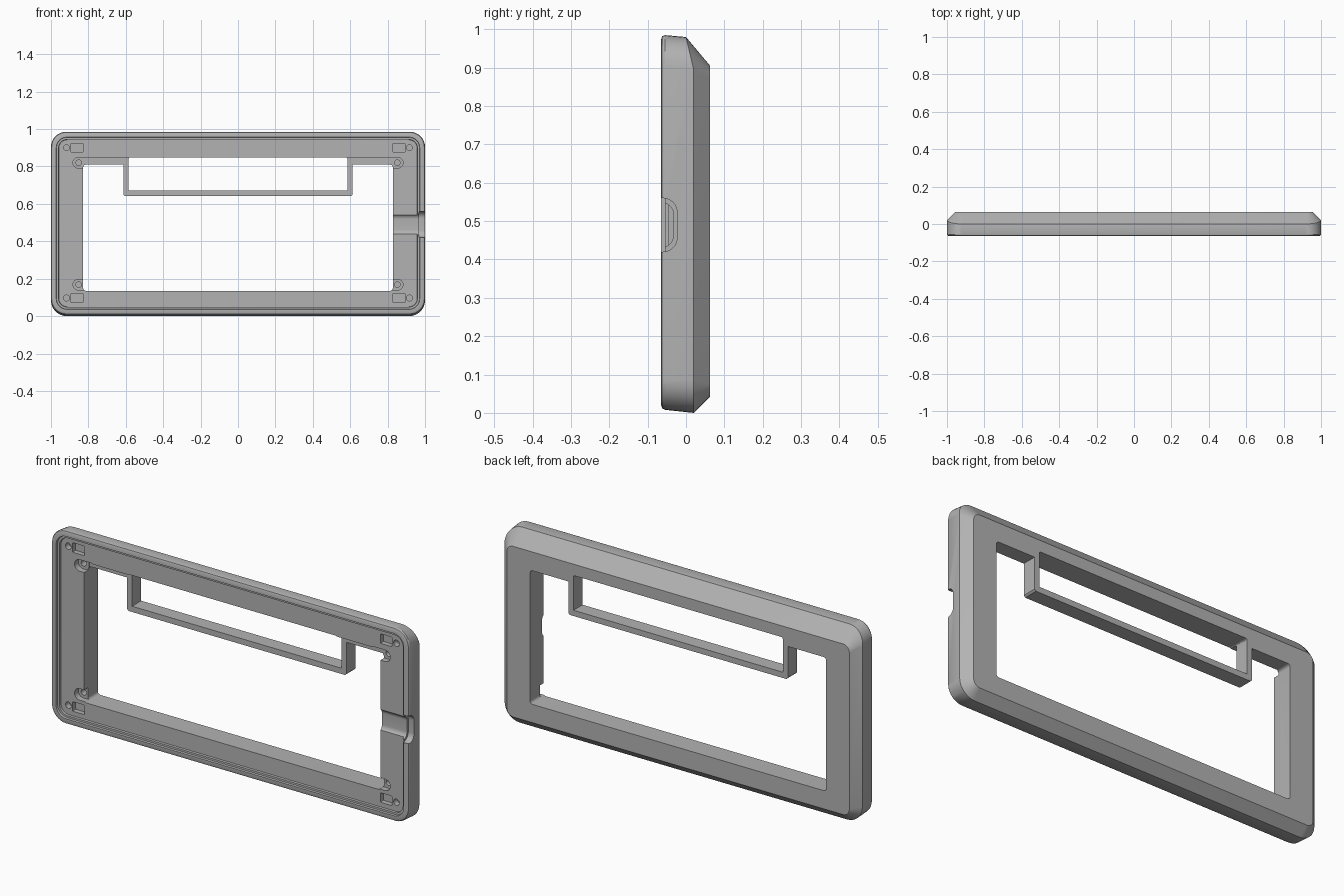
import bpy, bmesh, math

cube = bpy.data.objects.get("Cube")
if cube:
    bpy.data.objects.remove(cube, do_unlink=True)

grey = bpy.data.materials.new("plain grey")
grey.use_nodes = True
grey.diffuse_color = (0.45, 0.45, 0.45, 1)
grey.node_tree.nodes["Principled BSDF"].inputs["Base Color"].default_value = (0.45, 0.45, 0.45, 1)

BACK, FLOOR, LIP = 0.063, -0.045, -0.01   # key depths along y


def rrect(x0, x1, z0, z1, r, n=8):
    """Rounded rectangle as (x, z) points."""
    pts = []
    for i, (cx, cz) in enumerate([(x1 - r, z1 - r), (x0 + r, z1 - r),
                                  (x0 + r, z0 + r), (x1 - r, z0 + r)]):
        for k in range(n + 1):
            a = math.pi / 2 * (i + k / n)
            pts.append((cx + r * math.cos(a), cz + r * math.sin(a)))
    return pts


def circle(x, z, r, n=24):
    return [(x + r * math.cos(2 * math.pi * k / n),
             z + r * math.sin(2 * math.pi * k / n)) for k in range(n)]


def loft(name, rings):
    """Skin closed rings of 3D points and cap both ends."""
    bm = bmesh.new()
    loops = [[bm.verts.new(p) for p in ring] for ring in rings]
    n = len(loops[0])
    for a, b in zip(loops, loops[1:]):
        for i in range(n):
            j = (i + 1) % n
            bm.faces.new((a[i], a[j], b[j], b[i]))
    bm.faces.new(loops[0])
    bm.faces.new(loops[-1][::-1])
    bmesh.ops.recalc_face_normals(bm, faces=bm.faces)
    me = bpy.data.meshes.new(name)
    bm.to_mesh(me)
    bm.free()
    me.materials.append(grey)
    ob = bpy.data.objects.new(name, me)
    bpy.context.collection.objects.link(ob)
    return ob


def prism(name, pts, y0, y1):
    return loft(name, [[(x, y, z) for x, z in pts] for y in (y0, y1)])


def activate(ob):
    bpy.ops.object.select_all(action='DESELECT')
    ob.select_set(True)
    bpy.context.view_layer.objects.active = ob


def cut(ob, cutter):
    cutter.hide_render = True
    mod = ob.modifiers.new("cut", 'BOOLEAN')
    mod.operation = 'DIFFERENCE'
    mod.solver = 'EXACT'
    mod.object = cutter
    activate(ob)
    bpy.ops.object.modifier_apply(modifier=mod.name)
    bpy.data.objects.remove(cutter, do_unlink=True)


# Shell: rows of y, half width, bottom, top, corner radius
rows = [
    (FLOOR, 0.958, 0.050, 0.943, 0.045),
    (-0.055, 0.960, 0.048, 0.945, 0.047),
    (-0.055, 0.970, 0.038, 0.955, 0.055),
    (-0.065, 0.972, 0.036, 0.957, 0.057),
    (-0.065, 0.988, 0.020, 0.974, 0.070),
    (-0.062, 0.996, 0.012, 0.982, 0.078),
    (-0.055, 1.000, 0.008, 0.985, 0.080),
    (0.020, 1.000, 0.000, 0.980, 0.085),
    (BACK, 0.957, 0.043, 0.905, 0.035),
]
rings = [[(x, y, z) for x, z in rrect(-hx, hx, z0, z1, r)] for y, hx, z0, z1, r in rows]
# The chamfer starts further forward along the top edge
rings[7] = [(x, y - 0.02 * min(1, max(0, (z - 0.895) / 0.085)), z) for x, y, z in rings[7]]
frame = loft("frame", rings)

# Main opening, front step above it, and the upper window
cut(frame, prism("opening_cutter", rrect(-0.828, 0.828, 0.135, 0.81, 0.015, 4), -0.2, 0.2))
cut(frame, prism("step_cutter", rrect(-0.822, 0.822, 0.5, 0.845, 0.008, 3), -0.2, LIP))
cut(frame, prism("window_cutter", rrect(-0.585, 0.585, 0.7, 0.848, 0.008, 3), -0.2, 0.2))

# Corner fixings: screw slot with pilot hole, round hole, rectangular pocket
for s in (-1, 1):
    for z_slot, z_hole in ((0.82, 0.90), (0.168, 0.097)):
        x = 0.852 * s
        slot = rrect(min(x - 0.03, x - s * 0.06 - 0.03), max(x + 0.03, x - s * 0.06 + 0.03),
                     z_slot - 0.029, z_slot + 0.029, 0.0285, 8)
        cut(frame, prism("slot_cutter", slot, -0.2, -0.015))
        cut(frame, prism("pilot_cutter", circle(x, z_slot, 0.015), -0.2, 0.02))
        cut(frame, prism("hole_cutter", circle(0.917 * s, z_hole, 0.016), -0.2, -0.015))
        xa, xb = sorted((0.827 * s, 0.893 * s))
        cut(frame, prism("pocket_cutter",
                         rrect(xa, xb, z_hole - 0.024, z_hole + 0.024, 0.004, 2), -0.2, -0.02))


# Cable channel in the left side, wider at the outer wall
def channel(x0, x1, z0, z1, depth, r):
    pts = rrect(-0.2, depth, z0, z1, r)
    return loft("channel_cutter", [[(x, y, z) for y, z in pts] for x in (x0, x1)])


cut(frame, channel(0.7, 1.1, 0.432, 0.548, -0.033, 0.03))
cut(frame, channel(0.968, 1.1, 0.42, 0.56, -0.023, 0.038))

# Bar hanging around the upper window
c = 0.008
half = [(0.585, 0.81), (0.585, 0.672), (0.613, 0.81), (0.613, 0.643 + c), (0.613 - c, 0.643)]
outer = half[2:]
profile = ([(-x, z) for x, z in outer] + outer[::-1] + half[:2]
           + [(-x, z) for x, z in half[1::-1]])
bar = prism("window_bar", profile, LIP, BACK)

for ob in (frame, bar):
    activate(ob)
    bpy.ops.object.shade_smooth_by_angle(angle=math.radians(30))
